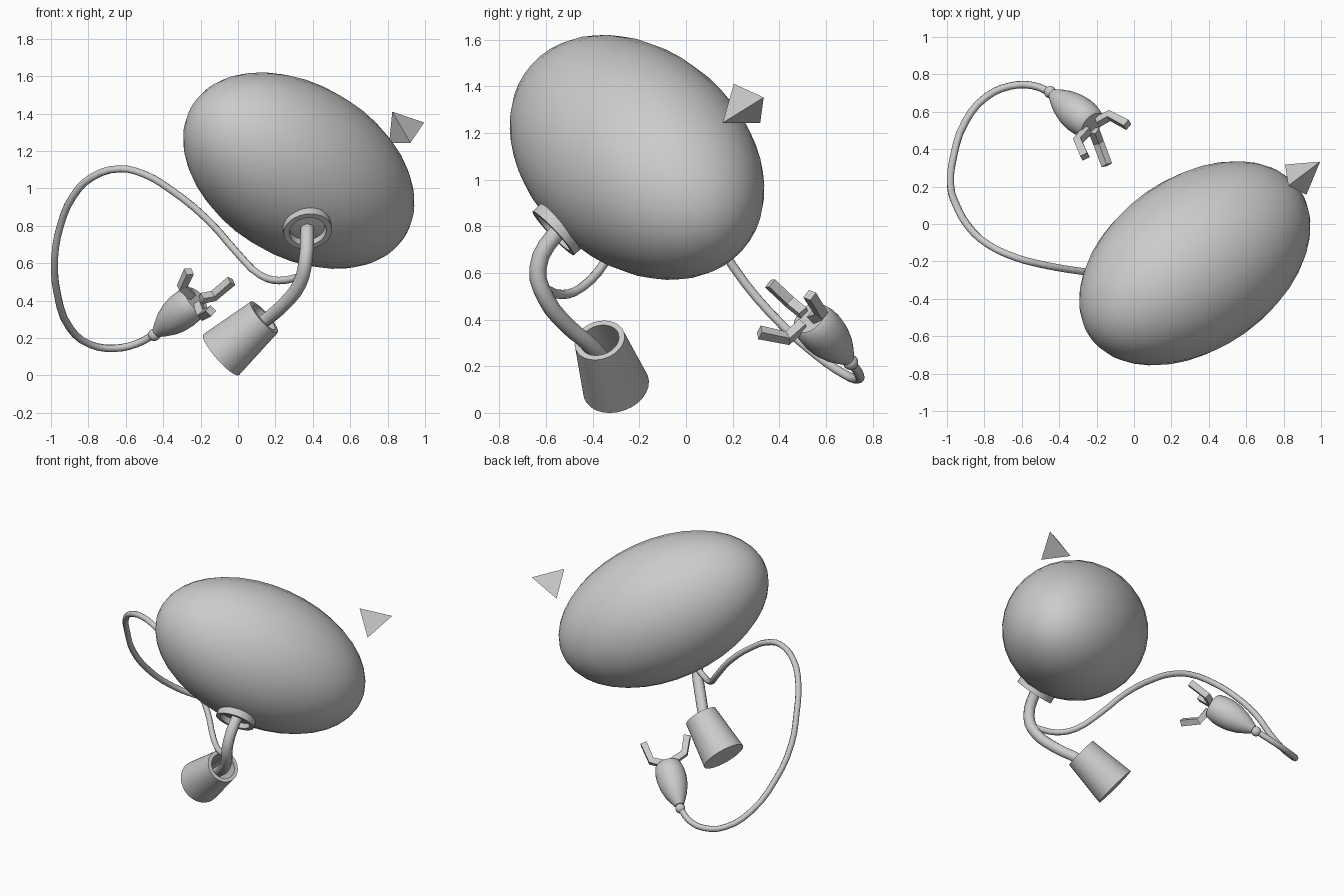
import bpy, bmesh, math
from mathutils import Vector, Matrix

if "Cube" in bpy.data.objects:
    bpy.data.objects.remove(bpy.data.objects["Cube"])


def align(axis, origin):
    rot = Vector(axis).to_track_quat('Z', 'Y').to_matrix().to_4x4()
    return Matrix.Translation(Vector(origin)) @ rot


def add(name, bm, mat=None, smooth=True):
    bmesh.ops.recalc_face_normals(bm, faces=bm.faces)
    me = bpy.data.meshes.new(name)
    bm.to_mesh(me)
    bm.free()
    ob = bpy.data.objects.new(name, me)
    bpy.context.collection.objects.link(ob)
    if mat:
        ob.matrix_world = mat
    if smooth:
        bpy.ops.object.select_all(action='DESELECT')
        ob.select_set(True)
        bpy.context.view_layer.objects.active = ob
        bpy.ops.object.shade_smooth_by_angle(angle=math.radians(40))
    return ob


def lathe(name, profile, axis, origin, closed=False, seg=28):
    """Spin (radius, height) points around an axis; open profiles get end caps."""
    bm = bmesh.new()
    rings = [[bm.verts.new((r * math.cos(2 * math.pi * i / seg),
                            r * math.sin(2 * math.pi * i / seg), h))
              for i in range(seg)] for r, h in profile]
    pairs = list(zip(rings, rings[1:]))
    if closed:
        pairs.append((rings[-1], rings[0]))
    else:
        bm.faces.new(rings[0])
        bm.faces.new(rings[-1])
    for a, b in pairs:
        for i in range(seg):
            j = (i + 1) % seg
            bm.faces.new((a[i], a[j], b[j], b[i]))
    return add(name, bm, align(axis, origin))


def pipe(name, pts, radius, smooth=True, sides=2):
    cu = bpy.data.curves.new(name, 'CURVE')
    cu.dimensions = '3D'
    cu.bevel_depth = radius
    cu.bevel_resolution = sides
    cu.use_fill_caps = True
    cu.resolution_u = 3
    sp = cu.splines.new('BEZIER' if smooth else 'POLY')
    if smooth:
        sp.bezier_points.add(len(pts) - 1)
        for p, co in zip(sp.bezier_points, pts):
            p.co = co
            p.handle_left_type = p.handle_right_type = 'AUTO'
    else:
        sp.points.add(len(pts) - 1)
        for p, co in zip(sp.points, pts):
            p.co = (*co, 1)
            
        sp.use_smooth = False
    ob = bpy.data.objects.new(name, cu)
    bpy.context.collection.objects.link(ob)
    return ob


# Main egg-shaped body, long axis tilted
bm = bmesh.new()
bmesh.ops.create_uvsphere(bm, u_segments=32, v_segments=20, radius=1)
bmesh.ops.scale(bm, vec=(0.46, 0.46, 0.731), verts=bm.verts)
add("body", bm, align((0.728, 0.519, -0.447), (0.325, -0.21, 1.095)))

# Small pyramid at the upper end
bm = bmesh.new()
v = [bm.verts.new(p) for p in ((0.825, 0.205, 1.41), (0.995, 0.333, 1.352),
                               (0.922, 0.157, 1.243), (0.808, 0.318, 1.243))]
for f in ((0, 1, 2), (0, 2, 3), (0, 3, 1), (1, 3, 2)):
    bm.faces.new([v[i] for i in f])
add("pyramid", bm, smooth=False)

# Collar around the neck
lathe("collar", [(0.13, -0.03), (0.13, 0.03), (0.1, 0.03), (0.09, -0.03)],
      (0.11, -0.72, -0.685), (0.37, -0.547, 0.79), closed=True)

# Curved neck running into the hollow foot
pipe("neck", [(0.37, -0.49, 0.82), (0.37, -0.56, 0.765), (0.362, -0.635, 0.62),
              (0.33, -0.60, 0.49), (0.24, -0.51, 0.375), (0.14, -0.41, 0.29),
              (0.03, -0.34, 0.21)], 0.037)
lathe("foot", [(0.145, 0), (0.11, 0.313), (0.085, 0.313), (0.1, 0.06)],
      (0.735, -0.224, 0.64), (-0.09, -0.30, 0.111))

# Tail cord
pipe("tail", [(0.34, -0.60, 0.53), (0.22, -0.53, 0.507), (0.12, -0.45, 0.535),
              (0, -0.345, 0.65), (-0.16, -0.275, 0.83), (-0.37, -0.24, 1.0),
              (-0.5, -0.215, 1.075), (-0.63, -0.18, 1.105), (-0.78, -0.11, 1.06),
              (-0.88, -0.02, 0.96), (-0.95, 0.1, 0.8), (-0.98, 0.2, 0.63),
              (-0.965, 0.36, 0.43), (-0.9, 0.55, 0.255), (-0.79, 0.68, 0.165),
              (-0.66, 0.738, 0.145), (-0.54, 0.74, 0.17), (-0.45, 0.705, 0.218)], 0.02)

# Claw: joint ball, bulb and three bent prongs
bm = bmesh.new()
bmesh.ops.create_uvsphere(bm, u_segments=16, v_segments=10, radius=0.033)
add("claw_joint", bm, Matrix.Translation((-0.448, 0.705, 0.217)))
lathe("claw_bulb", [(0.03, 0.01), (0.052, 0.05), (0.075, 0.1), (0.092, 0.16),
                    (0.099, 0.22), (0.097, 0.27), (0.085, 0.32), (0.075, 0.33)],
      (0.654, -0.52, 0.55), (-0.44, 0.70, 0.225), seg=24)
end = Vector((-0.225, 0.53, 0.405))
prongs = [((-0.13, 0.58, 0.425), (-0.035, 0.53, 0.505)),
          ((-0.30, 0.445, 0.475), (-0.262, 0.36, 0.555)),
          ((-0.19, 0.435, 0.32), (-0.145, 0.315, 0.345))]
for i, (elbow, tip) in enumerate(prongs):
    start = end.lerp(Vector(elbow), 0.3)
    pipe(f"prong_{i + 1}", [start, elbow, tip], 0.03, smooth=False, sides=0)
